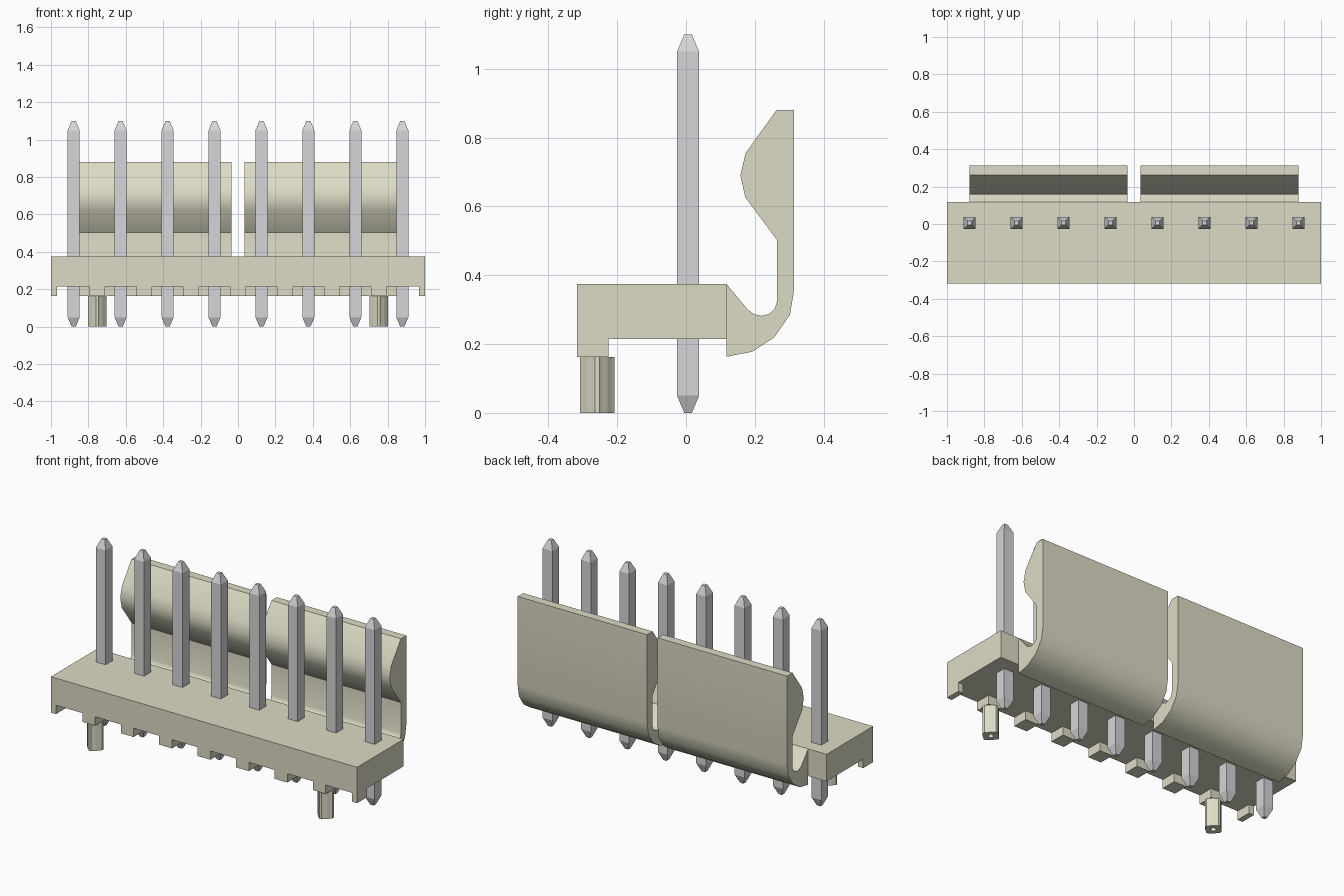
import bpy, bmesh, math
from mathutils import Vector

if "Cube" in bpy.data.objects:
    bpy.data.objects.remove(bpy.data.objects["Cube"], do_unlink=True)


def material(name, rgb):
    m = bpy.data.materials.new(name)
    m.diffuse_color = (*rgb, 1)
    m.use_nodes = True
    m.node_tree.nodes["Principled BSDF"].inputs["Base Color"].default_value = (*rgb, 1)
    return m


BEIGE = material("beige plastic", (0.72, 0.71, 0.56))
STEEL = material("grey metal", (0.67, 0.67, 0.69))


def finish(name, bm, mat, smooth=None):
    bmesh.ops.recalc_face_normals(bm, faces=bm.faces)
    me = bpy.data.meshes.new(name)
    bm.to_mesh(me)
    bm.free()
    me.materials.append(mat)
    ob = bpy.data.objects.new(name, me)
    bpy.context.collection.objects.link(ob)
    if smooth:
        bpy.ops.object.select_all(action='DESELECT')
        ob.select_set(True)
        bpy.context.view_layer.objects.active = ob
        bpy.ops.object.shade_smooth_by_angle(angle=math.radians(smooth))
    return ob


def prism(name, points, offset, mat, smooth=None):
    """Closed outline swept along a straight offset."""
    bm = bmesh.new()
    face = bm.faces.new([bm.verts.new(p) for p in points])
    ext = bmesh.ops.extrude_face_region(bm, geom=[face], use_keep_orig=True)
    bmesh.ops.translate(bm, vec=Vector(offset),
                        verts=[v for v in ext["geom"] if isinstance(v, bmesh.types.BMVert)])
    return finish(name, bm, mat, smooth)


PITCH = 0.251
Y_FRONT, Y_BACK, Y_FOOT = -0.317, 0.117, -0.225
Z_FOOT, Z_UNDER, Z_TOP = 0.163, 0.215, 0.375

# Base slab, with a row of feet cut along its front edge
outline = [(-1, Z_TOP), (-1, Z_UNDER), (1, Z_UNDER), (1, Z_TOP)]
prism("base", [(x, Y_FRONT, z) for x, z in outline], (0, Y_BACK - Y_FRONT, 0), BEIGE)

feet = [(k * PITCH - 0.042, k * PITCH + 0.042) for k in range(-3, 4)]
feet += [(-1, -0.967), (0.967, 1)]
for a, b in feet:
    box = [(a, Z_UNDER), (a, Z_FOOT), (b, Z_FOOT), (b, Z_UNDER)]
    prism("foot", [(x, Y_FRONT, z) for x, z in box], (0, Y_FOOT - Y_FRONT, 0), BEIGE)

# Two latch walls with a curved root and a bulging upper lip
latch = [(0.117, 0.375), (0.18, 0.30), (0.198, 0.287), (0.219, 0.282), (0.24, 0.287),
         (0.257, 0.301), (0.264, 0.322), (0.264, 0.503), (0.172, 0.627), (0.158, 0.69),
         (0.173, 0.755), (0.263, 0.88), (0.314, 0.88), (0.314, 0.357), (0.302, 0.285),
         (0.257, 0.22), (0.193, 0.178), (0.117, 0.163)]
for name, x0 in (("right_latch", -0.88), ("left_latch", 0.034)):
    prism(name, [(x0, y, z) for y, z in latch], (0.846, 0, 0), BEIGE, 35)

# Square pins with tapered ends
rings = [(0, 0.011), (0.05, 0.032), (1.05, 0.032), (1.10, 0.011)]
for i in range(8):
    cx, cy = (i - 3.5) * PITCH, 0.006
    bm = bmesh.new()
    loops = [[bm.verts.new((cx + sx * h, cy + sy * h, z))
              for sx, sy in ((-1, -1), (1, -1), (1, 1), (-1, 1))] for z, h in rings]
    for lo, hi in zip(loops, loops[1:]):
        for j in range(4):
            bm.faces.new((lo[j], lo[(j + 1) % 4], hi[(j + 1) % 4], hi[j]))
    bm.faces.new(loops[0])
    bm.faces.new(loops[-1])
    finish("pin", bm, STEEL)

# Ribbed locating pegs with a small blind hole underneath
STEPS = 24
for name, cx in (("right_peg", -3 * PITCH), ("left_peg", 3 * PITCH)):
    bm = bmesh.new()

    def ring(z, r, rib=0.0):
        verts = []
        for i in range(STEPS):
            a = 2 * math.pi * (i + 0.5) / STEPS
            rad = r + (rib if i % 6 in (0, 5) else 0)
            verts.append(bm.verts.new((cx + rad * math.cos(a), -0.258 + rad * math.sin(a), z)))
        return verts

    loops = [ring(Z_FOOT, 0.042, 0.008), ring(0, 0.042, 0.008), ring(0, 0.015), ring(0.03, 0.015)]
    for lo, hi in zip(loops, loops[1:]):
        for j in range(STEPS):
            k = (j + 1) % STEPS
            bm.faces.new((lo[j], lo[k], hi[k], hi[j]))
    bm.faces.new(loops[0])
    bm.faces.new(loops[-1])
    finish(name, bm, BEIGE, 30)
